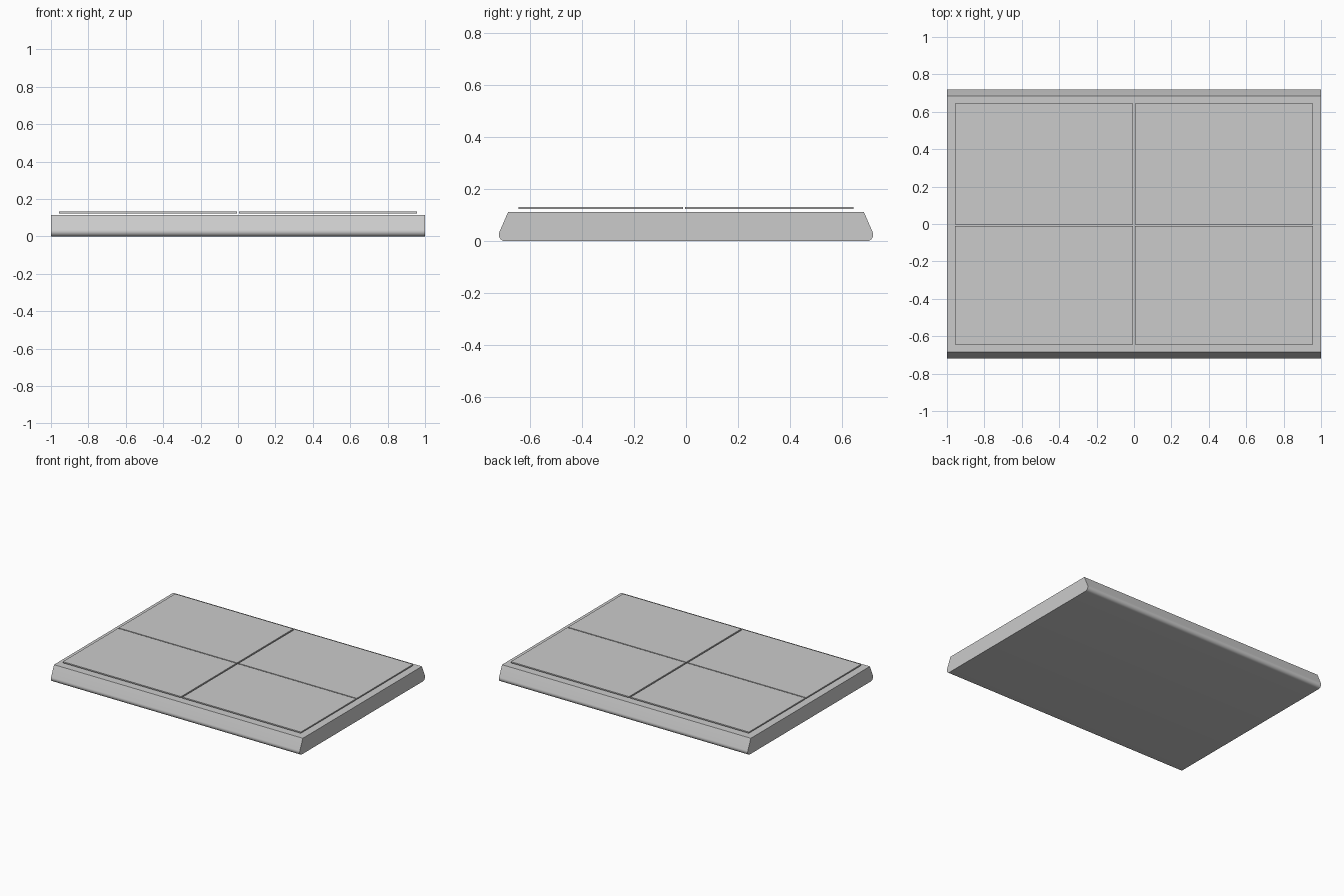
import bpy, bmesh, math

if "Cube" in bpy.data.objects:
    bpy.data.objects.remove(bpy.data.objects["Cube"])

def extrude_profile(name, profile, x0, x1):
    """Sweep a closed (y, z) outline along x."""
    bm = bmesh.new()
    face = bm.faces.new([bm.verts.new((x0, y, z)) for y, z in profile])
    ext = bmesh.ops.extrude_face_region(bm, geom=[face])
    moved = [g for g in ext["geom"] if isinstance(g, bmesh.types.BMVert)]
    bmesh.ops.translate(bm, verts=moved, vec=(x1 - x0, 0, 0))
    bmesh.ops.recalc_face_normals(bm, faces=bm.faces)
    mesh = bpy.data.meshes.new(name)
    bm.to_mesh(mesh)
    bm.free()
    obj = bpy.data.objects.new(name, mesh)
    bpy.context.collection.objects.link(obj)
    return obj

# Base slab: sloped long sides with rounded lower edges
R, STEPS, LEAN = 0.025, 10, 24.3
half = []
for i in range(STEPS + 1):
    a = math.radians(-90 + (90 + LEAN) * i / STEPS)
    half.append((0.695 + R * math.cos(a), R + R * math.sin(a)))
half.append((0.684, 0.113))
base = extrude_profile("base_slab", half + [(-y, z) for y, z in reversed(half)], -1, 1)
bpy.context.view_layer.objects.active = base
base.select_set(True)
bpy.ops.object.shade_smooth_by_angle(angle=math.radians(30))

# Four thin plates hovering just above the slab
for side, (x0, x1) in {"left": (-0.957, -0.006), "right": (0.006, 0.957)}.items():
    for row, (y0, y1) in {"front": (-0.645, -0.011), "back": (-0.003, 0.645)}.items():
        extrude_profile(f"{row}_{side}_panel",
                        [(y0, 0.123), (y1, 0.123), (y1, 0.132), (y0, 0.132)], x0, x1)
